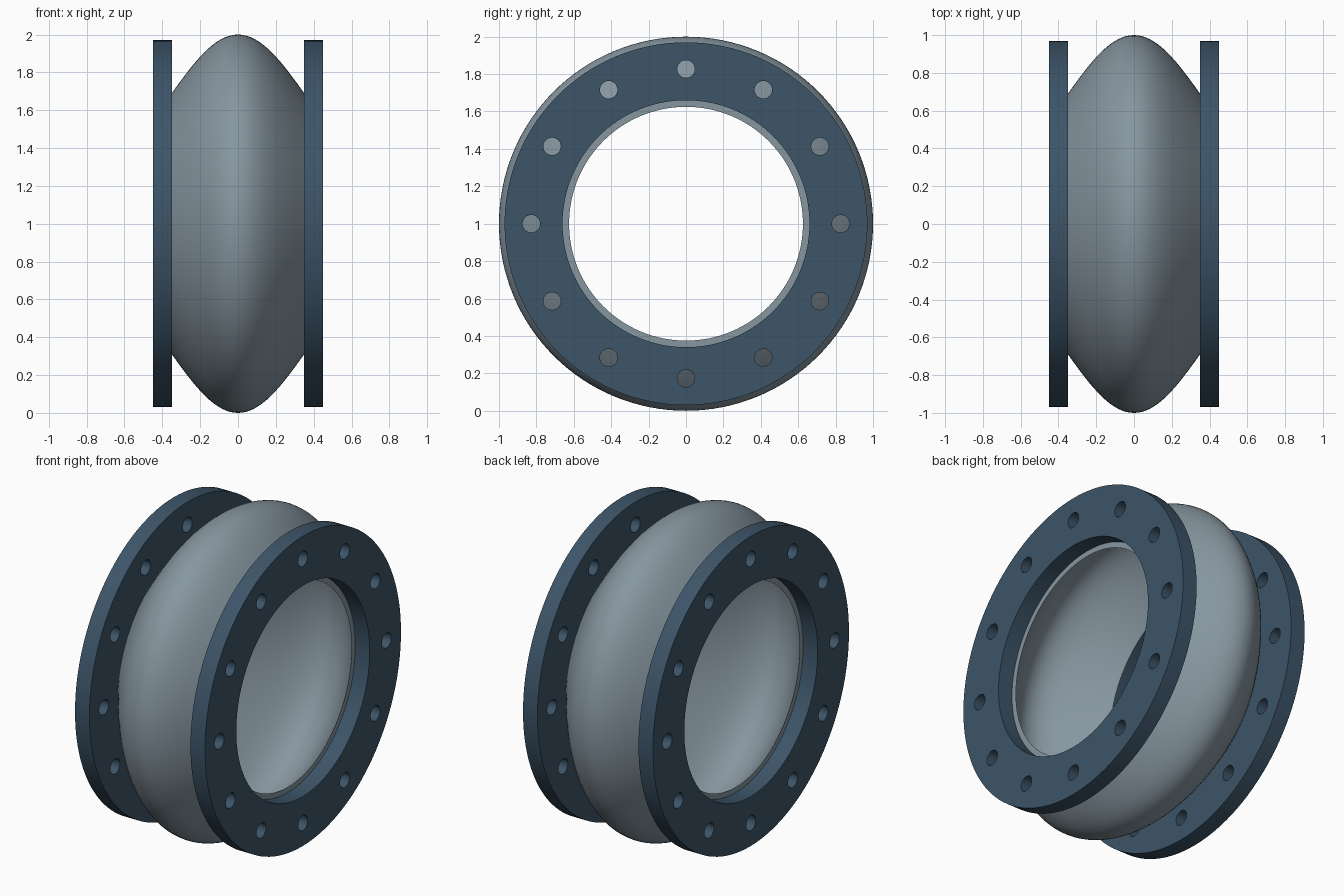
import bpy, bmesh, math
from mathutils import Matrix

if "Cube" in bpy.data.objects:
    bpy.data.objects.remove(bpy.data.objects["Cube"])

AXIS_Z = 1.0
steel = bpy.data.materials.new("blue_steel")
steel.diffuse_color = (0.046, 0.090, 0.139, 1)
steel.use_nodes = True
steel.node_tree.nodes["Principled BSDF"].inputs["Base Color"].default_value = steel.diffuse_color
rubber = bpy.data.materials.new("grey_blue")
rubber.diffuse_color = (0.24, 0.305, 0.35, 1)
rubber.use_nodes = True
rubber.node_tree.nodes["Principled BSDF"].inputs["Base Color"].default_value = rubber.diffuse_color


def smooth(obj):
    bpy.ops.object.select_all(action='DESELECT')
    obj.select_set(True)
    bpy.context.view_layer.objects.active = obj
    bpy.ops.object.shade_smooth_by_angle(angle=math.radians(35))


def add_circle(curve, r, n, cx=0, cy=0):
    s = curve.splines.new('POLY')
    s.points.add(n - 1)
    for i, p in enumerate(s.points):
        a = 2 * math.pi * i / n
        p.co = (cx + r * math.cos(a), cy + r * math.sin(a), 0, 1)
    s.use_cyclic_u = True


# Flange: flat ring outline with twelve bolt holes, extruded along x
def flange(name, x):
    c = bpy.data.curves.new(name + "_outline", 'CURVE')
    c.dimensions, c.fill_mode, c.extrude = '2D', 'BOTH', 0.05
    add_circle(c, 0.97, 128)
    add_circle(c, 0.66, 128)
    for k in range(12):
        a = k * math.pi / 6
        add_circle(c, 0.047, 24, 0.827 * math.cos(a), 0.827 * math.sin(a))
    tmp = bpy.data.objects.new(name + "_outline", c)
    bpy.context.collection.objects.link(tmp)
    dg = bpy.context.evaluated_depsgraph_get()
    mesh = bpy.data.meshes.new_from_object(tmp.evaluated_get(dg))
    bpy.data.objects.remove(tmp)
    mesh.transform(Matrix.Translation((x, 0, AXIS_Z)) @ Matrix.Rotation(math.pi / 2, 4, 'Y'))
    bm = bmesh.new()
    bm.from_mesh(mesh)
    bmesh.ops.remove_doubles(bm, verts=bm.verts, dist=1e-5)
    bmesh.ops.recalc_face_normals(bm, faces=bm.faces)
    bm.to_mesh(mesh)
    bm.free()
    mesh.materials.clear()
    mesh.materials.append(steel)
    obj = bpy.data.objects.new(name, mesh)
    bpy.context.collection.objects.link(obj)
    smooth(obj)


# Bellows: one bulging wave with wall thickness, spun about the x axis
def bellows():
    n, half, wall = 32, 0.35, 0.065
    xs = [half * (2 * i / n - 1) for i in range(n + 1)]
    outer = [(x, 0.69 + 0.31 * math.cos(math.pi * x / (2 * half))) for x in xs]
    inner = [(x, r - wall) for x, r in reversed(outer)]
    bm = bmesh.new()
    vs = [bm.verts.new((x, 0, r)) for x, r in outer + inner]
    es = [bm.edges.new((vs[i], vs[(i + 1) % len(vs)])) for i in range(len(vs))]
    bmesh.ops.spin(bm, geom=vs + es, cent=(0, 0, 0), axis=(1, 0, 0),
                   angle=2 * math.pi, steps=128, use_merge=True)
    bmesh.ops.remove_doubles(bm, verts=bm.verts, dist=1e-5)
    bmesh.ops.recalc_face_normals(bm, faces=bm.faces)
    bmesh.ops.translate(bm, verts=bm.verts, vec=(0, 0, AXIS_Z))
    mesh = bpy.data.meshes.new("bellows")
    bm.to_mesh(mesh)
    bm.free()
    mesh.materials.append(rubber)
    obj = bpy.data.objects.new("bellows", mesh)
    bpy.context.collection.objects.link(obj)
    smooth(obj)


bellows()
flange("left_flange", -0.40)
flange("right_flange", 0.40)
